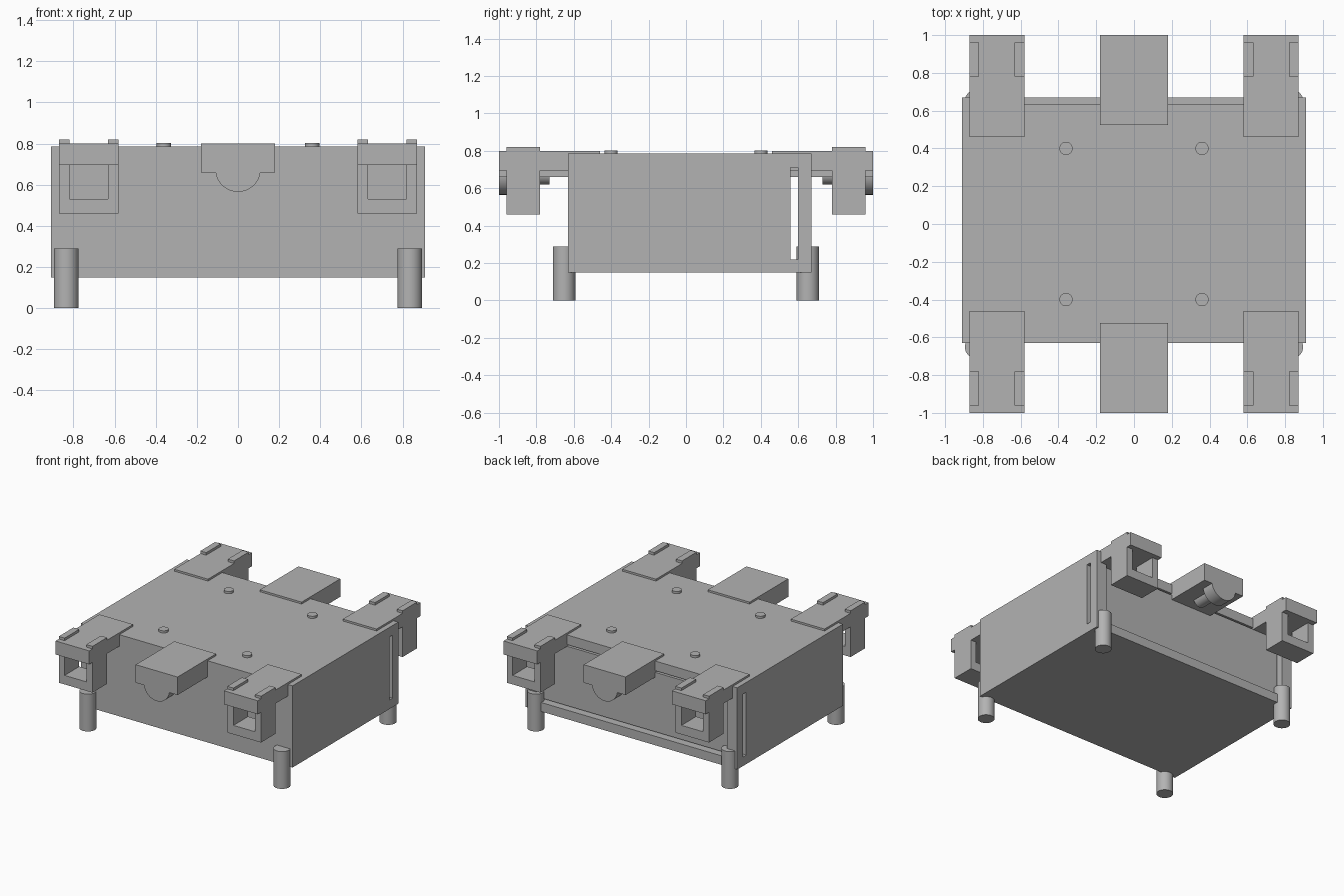
import bpy
import bmesh
from mathutils import Matrix

if "Cube" in bpy.data.objects:
    bpy.data.objects.remove(bpy.data.objects["Cube"], do_unlink=True)

grey = bpy.data.materials.new("plain grey")
grey.use_nodes = True
COLOR = (0.45, 0.45, 0.45, 1)
grey.diffuse_color = COLOR
grey.node_tree.nodes["Principled BSDF"].inputs["Base Color"].default_value = COLOR


def finish(name, bm):
    mesh = bpy.data.meshes.new(name)
    bm.to_mesh(mesh)
    bm.free()
    mesh.materials.append(grey)
    obj = bpy.data.objects.new(name, mesh)
    bpy.context.collection.objects.link(obj)
    return obj


def box(name, x, y, z):
    """Box from (low, high) pairs along each axis."""
    bm = bmesh.new()
    bmesh.ops.create_cube(bm, size=1)
    for v in bm.verts:
        v.co = [(lo + hi) / 2 + c * (hi - lo) for c, (lo, hi) in zip(v.co, (x, y, z))]
    return finish(name, bm)


def cylinder(name, centre, radius, depth, axis="Z", sides=40):
    bm = bmesh.new()
    turn = Matrix.Rotation(1.5707963, 4, "X") if axis == "Y" else Matrix.Identity(4)
    bmesh.ops.create_cone(bm, cap_ends=True, segments=sides, radius1=radius,
                          radius2=radius, depth=depth,
                          matrix=Matrix.Translation(centre) @ turn)
    for f in bm.faces:
        f.smooth = len(f.verts) == 4
    for e in bm.edges:
        e.smooth = all(f.smooth for f in e.link_faces)
    return finish(name, bm)


def cut(obj, cutters):
    for cutter in cutters:
        cutter.hide_render = True
        mod = obj.modifiers.new("cut", "BOOLEAN")
        mod.operation = "DIFFERENCE"
        mod.solver = "EXACT"
        mod.object = cutter
    graph = bpy.context.evaluated_depsgraph_get()
    mesh = bpy.data.meshes.new_from_object(obj.evaluated_get(graph))
    obj.modifiers.clear()
    obj.data = mesh
    for cutter in cutters:
        bpy.data.objects.remove(cutter, do_unlink=True)


def span(a, b, sign):
    return tuple(sorted((a * sign, b * sign)))


# Case: side slot, rear opening and recessed top edge
case = box("case", (-.91, .91), (-.63, .67), (.15, .785))
cut(case, [
    box("slot_cutter", (-1, 1), (.56, .6), (.22, .71)),
    box("opening_cutter", (-.82, .82), (.58, .7), (.22, .71)),
    box("notch_cutter", (-.82, .82), (.635, .7), (.5, .9)),
])
box("rear_panel", (-.805, .805), (.6, .635), (.235, .697))

for sy, end in ((-1, "front"), (1, "back")):
    # Centre latch with stepped round underside
    box(end + "_latch", (-.18, .18), span(.525, 1, sy), (.66, .8))
    cylinder(end + "_latch_disc", (0, sy * .95, .675), .11, .1, "Y")
    cylinder(end + "_latch_pin", (0, sy * .82, .675), .055, .18, "Y")

    for sx, side in ((-1, "right"), (1, "left")):
        name = end + "_" + side
        # Corner arm with a hollow bracket gripping it
        box(name + "_arm", span(.58, .87, sx), span(.46, 1, sy), (.695, .8))
        bracket = box(name + "_bracket", span(.58, .87, sx), span(.78, .96, sy), (.46, .82))
        cut(bracket, [
            box("hole_cutter", span(.633, .82, sx), span(.7, 1.1, sy), (.53, .9)),
        ])
        # Foot and top stud
        cylinder(name + "_foot", (sx * .835, sy * .652, .145), .06, .29)
        cylinder(name + "_stud", (sx * .36, sy * .4, .79), .035, .024, sides=24)
